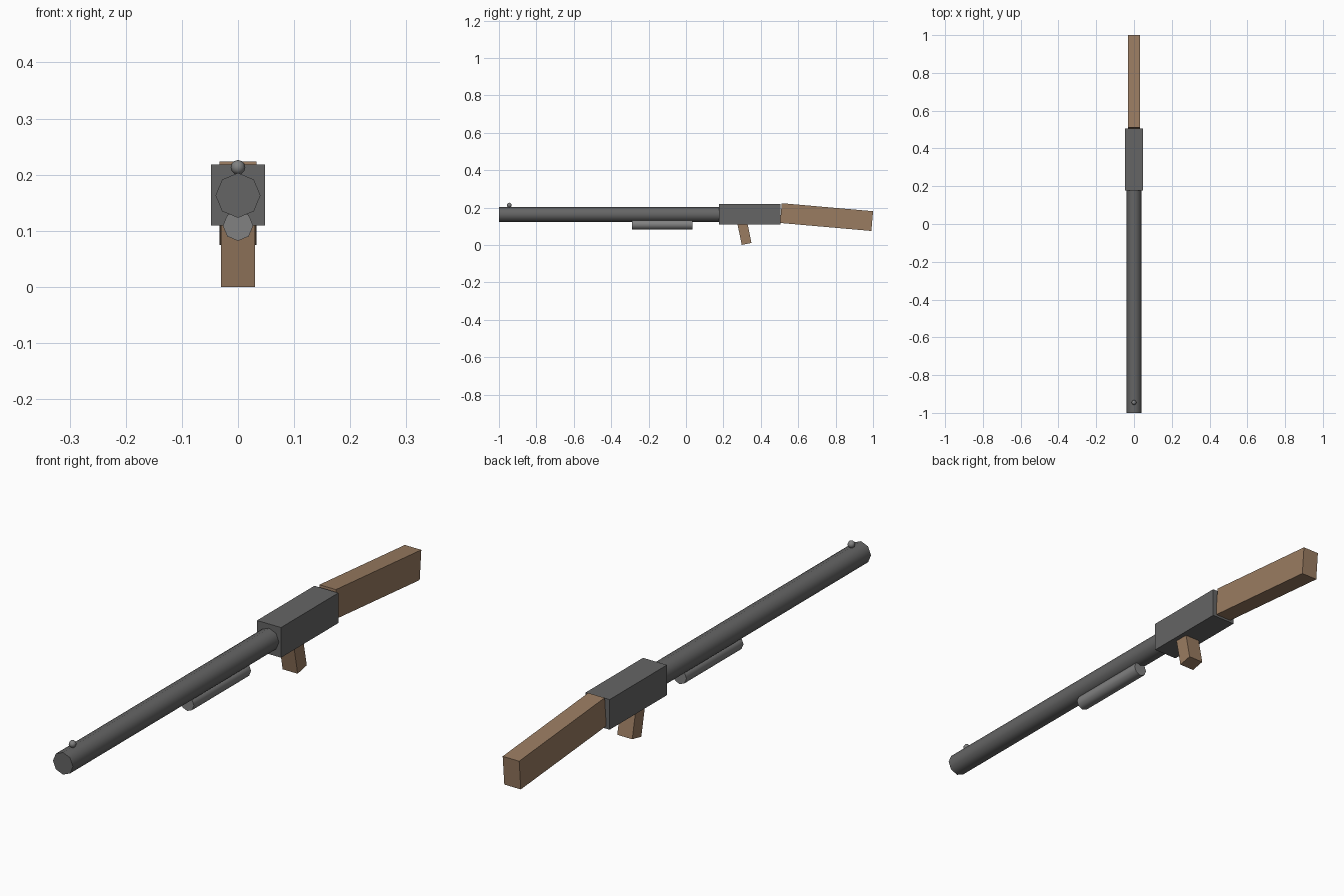
import bpy
from math import radians, pi

if "Cube" in bpy.data.objects:
    bpy.data.objects.remove(bpy.data.objects["Cube"])


def material(name, colour):
    m = bpy.data.materials.new(name)
    m.diffuse_color = (*colour, 1)
    m.use_nodes = True
    m.node_tree.nodes["Principled BSDF"].inputs["Base Color"].default_value = m.diffuse_color
    return m


wood = material("wood", (0.32, 0.2, 0.12))
steel = material("steel", (0.13, 0.13, 0.13))
light_steel = material("light_steel", (0.22, 0.22, 0.22))


def finish(name, mat, smooth=False):
    ob = bpy.context.object
    ob.name = name
    ob.data.materials.append(mat)
    if smooth:
        bpy.ops.object.shade_smooth_by_angle(angle=radians(60))
    return ob


def box(name, size, centre, tilt, mat):
    bpy.ops.mesh.primitive_cube_add(size=1, location=centre, rotation=(radians(tilt), 0, 0))
    bpy.context.object.scale = size
    bpy.ops.object.transform_apply(location=False, rotation=False, scale=True)
    return finish(name, mat)


def tube(name, radius, y0, y1, z, mat):
    # Octagonal tube lying along y, with a corner on top
    bpy.ops.mesh.primitive_cylinder_add(vertices=8, radius=radius, depth=y1 - y0,
                                        location=(0, (y0 + y1) / 2, z), rotation=(pi / 2, 0, 0))
    return finish(name, mat, True)


# Barrel and the tube below it
tube("barrel", 0.04, -1.0, 0.2, 0.163, steel)
tube("under_tube", 0.027, -0.29, 0.036, 0.109, light_steel)

# Receiver block
box("receiver", (0.096, 0.328, 0.109), (0, 0.341, 0.1635), 0, steel)

# Wooden stock, dropping towards the back
box("stock", (0.066, 0.49, 0.106), (0, 0.7515, 0.149), -5, wood)

# Wooden grip, leaning back at its foot
box("grip", (0.06, 0.053, 0.13), (0, 0.311, 0.069), 11.5, wood)

# Front sight bead
bpy.ops.mesh.primitive_uv_sphere_add(segments=8, ring_count=6, radius=0.013, location=(0, -0.945, 0.213))
finish("front_sight", light_steel, True)
